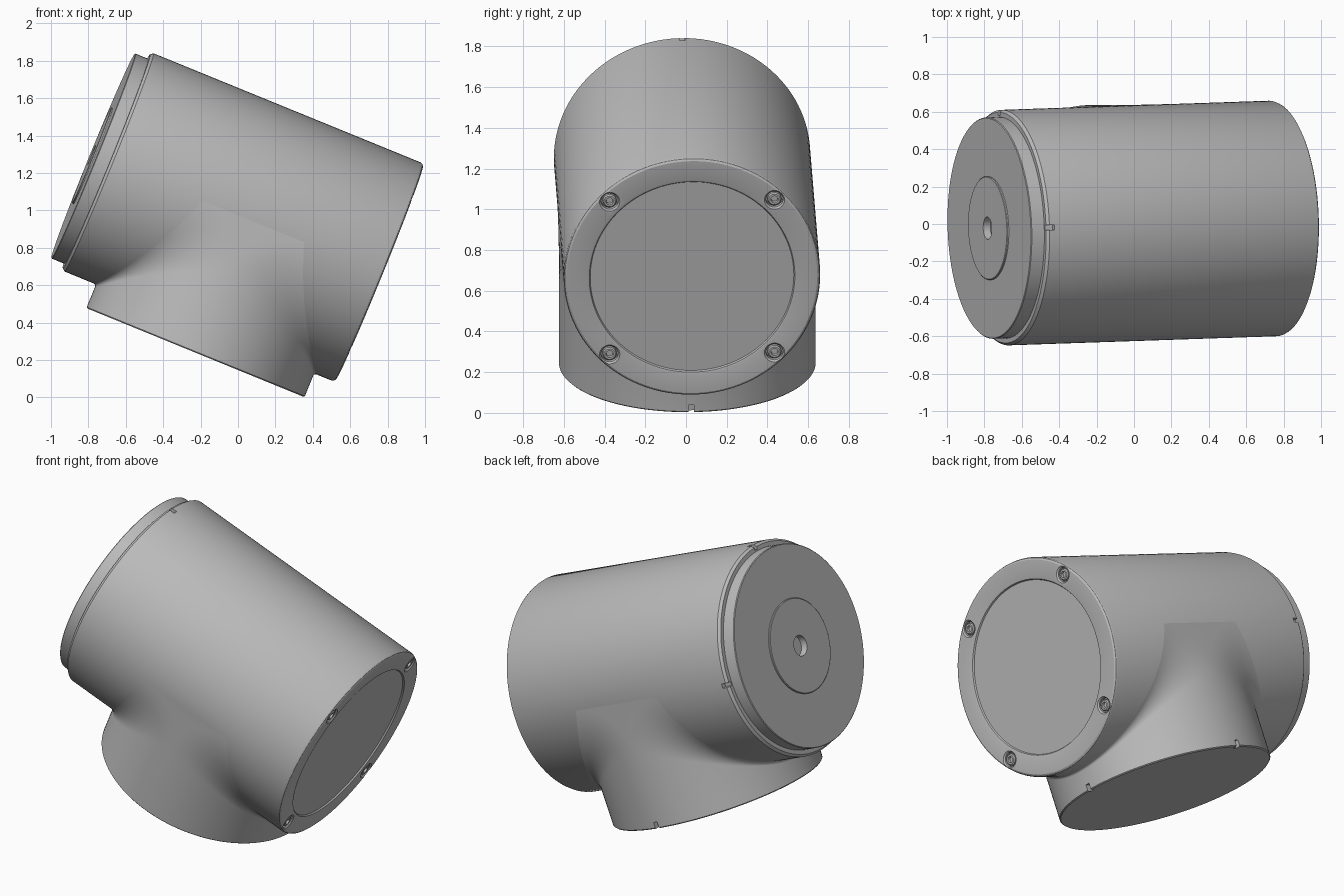
import bpy, bmesh
from math import sin, cos, pi, radians
from mathutils import Matrix, Vector

if "Cube" in bpy.data.objects:
    bpy.data.objects.remove(bpy.data.objects["Cube"])

R = 0.63             # shared radius of both pipes
BRANCH_S = 0.043     # branch position along the main axis
BRANCH_W = -0.767    # open end of the branch

# Tilted frame: local x = main axis, local z = away from the branch
axis = Vector((0.9255, 0.0315, -0.378)).normalized()
up = Vector((0.378, 0, 0.9258))
up = (up - axis * up.dot(axis)).normalized()
side = up.cross(axis)
FRAME = Matrix.Translation((0.0225, 0.005, 0.966)) @ Matrix((axis, side, up)).transposed().to_4x4()

grey = bpy.data.materials.new("satin grey")
grey.use_nodes = True
grey.diffuse_color = (0.5, 0.5, 0.5, 1)
grey.node_tree.nodes["Principled BSDF"].inputs["Base Color"].default_value = (0.5, 0.5, 0.5, 1)


def make_object(name, bm):
    bmesh.ops.remove_doubles(bm, verts=bm.verts, dist=0.00001)
    bmesh.ops.recalc_face_normals(bm, faces=bm.faces)
    mesh = bpy.data.meshes.new(name)
    bm.to_mesh(mesh)
    bm.free()
    mesh.materials.append(grey)
    obj = bpy.data.objects.new(name, mesh)
    bpy.context.collection.objects.link(obj)
    obj.matrix_world = FRAME
    return obj


def activate(obj):
    bpy.ops.object.select_all(action='DESELECT')
    obj.select_set(True)
    bpy.context.view_layer.objects.active = obj


def smooth(obj):
    activate(obj)
    bpy.ops.object.shade_smooth_by_angle(angle=radians(30))


def cut(obj, cutter):
    cutter.hide_render = True
    mod = obj.modifiers.new("cut", 'BOOLEAN')
    mod.operation, mod.solver, mod.object = 'DIFFERENCE', 'EXACT', cutter
    activate(obj)
    bpy.ops.object.modifier_apply(modifier=mod.name)
    bpy.data.objects.remove(cutter)


def lathe(bm, profile, centre=(0, 0, 0), steps=128):
    """Revolve (radius, along) points round the local x axis."""
    c = Vector(centre)
    rings = []
    for r, s in profile:
        count = steps if r > 0 else 1
        rings.append([bm.verts.new(c + Vector((s, r * cos(2 * pi * i / steps), r * sin(2 * pi * i / steps))))
                      for i in range(count)])
    for a, b in zip(rings, rings[1:]):
        for i in range(steps):
            j = (i + 1) % steps
            loop = [a[i % len(a)], a[j % len(a)], b[j % len(b)], b[i % len(b)]]
            bm.faces.new(list(dict.fromkeys(loop)))


def add_box(bm, centre, size):
    bmesh.ops.create_cube(bm, size=1, matrix=Matrix.Translation(centre) @ Matrix.Diagonal((*size, 1)))


# Main barrel with stepped cap, raised disc and recessed end plate
bm = bmesh.new()
lathe(bm, [(0, -0.83), (0.06, -0.83), (0.06, -0.871), (0.273, -0.871), (0.277, -0.868),
           (0.277, -0.861), (0.588, -0.861), (0.592, -0.857), (0.592, -0.785), (0.617, -0.785),
           (R, -0.77), (R, 0.775), (0.625, 0.786), (0.615, 0.792), (0.515, 0.792),
           (0.505, 0.789), (0.5, 0.78), (0, 0.78)])
barrel = make_object("main_barrel", bm)

# Alignment slots at the cap end and four counterbores at the plate end
bm = bmesh.new()
add_box(bm, (-0.77, 0, R), (0.06, 0.026, 0.06))
add_box(bm, (-0.77, R, 0), (0.06, 0.06, 0.026))
spots = [(0.792, 0.405 * a, 0.405 * b) for a in (-1, 1) for b in (-1, 1)]
for p in spots:
    lathe(bm, [(0, -0.03), (0.042, -0.03), (0.042, -0.008), (0.05, 0), (0.05, 0.03), (0, 0.03)], p, 32)
cut(barrel, make_object("barrel_cutter", bm))
smooth(barrel)

# Screws with sockets
for n, p in enumerate(spots):
    bm = bmesh.new()
    lathe(bm, [(0, -0.02), (0.016, -0.02), (0.018, -0.004), (0.028, -0.004), (0.034, -0.01), (0.034, -0.035)], p, 24)
    smooth(make_object(f"screw_{n + 1}", bm))


# Branch pipe, flaring into the barrel with a fillet that widens towards the sides
def branch_column(phi, sign):
    y, h = R * sin(phi), R * abs(cos(phi))
    rho = 0.015 + 0.28 * (1 - h / R) ** 1.5
    k = (R - 0.006) / R
    pts = [(sign * h * k, y * k, BRANCH_W), (sign * h, y, BRANCH_W + 0.006)]
    for i in range(13):
        t = i / 12 * pi / 2
        pts.append((sign * (h + rho - rho * cos(t)), y, -(h + rho) + rho * sin(t)))
    pts.append((sign * (h + rho) * 0.3, y * 0.3, 0))
    return [(BRANCH_S + x, yy, z) for x, yy, z in pts]


bm = bmesh.new()
half = 64
columns = []
for sign, start in ((1, -pi / 2), (-1, pi / 2)):
    for i in range(half + 1):
        columns.append([bm.verts.new(p) for p in branch_column(start + pi * i / half, sign)])
for a, b in zip(columns, columns[1:] + columns[:1]):
    for i in range(len(a) - 1):
        bm.faces.new((a[i], b[i], b[i + 1], a[i + 1]))
bm.faces.new([c[0] for c in columns])
bm.faces.new([c[-1] for c in columns])
bmesh.ops.remove_doubles(bm, verts=bm.verts, dist=0.00001)
bmesh.ops.dissolve_degenerate(bm, edges=bm.edges, dist=0.00001)
branch = make_object("branch_pipe", bm)

# Slots in the branch rim
bm = bmesh.new()
add_box(bm, (BRANCH_S + R, 0, BRANCH_W), (0.06, 0.026, 0.08))
add_box(bm, (BRANCH_S, R, BRANCH_W), (0.026, 0.06, 0.08))
cut(branch, make_object("branch_cutter", bm))
smooth(branch)
